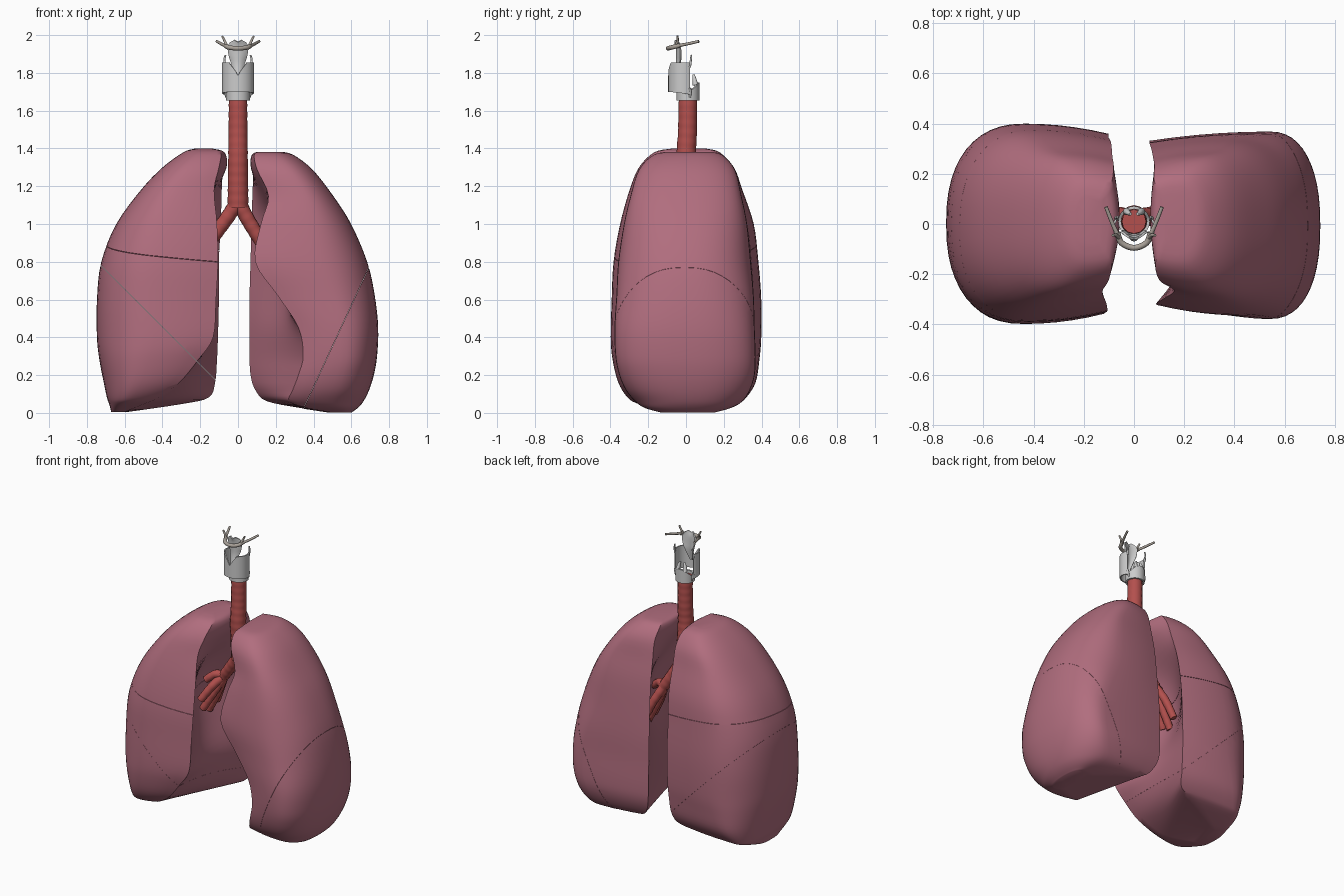
import bpy, bmesh, math
from mathutils import Vector

if "Cube" in bpy.data.objects:
    bpy.data.objects.remove(bpy.data.objects["Cube"])


def material(name, rgb):
    m = bpy.data.materials.new(name)
    m.diffuse_color = (*rgb, 1)
    m.use_nodes = True
    m.node_tree.nodes["Principled BSDF"].inputs["Base Color"].default_value = m.diffuse_color
    return m


PINK = material("lung_pink", (0.44, 0.155, 0.21))
RED = material("airway_red", (0.45, 0.08, 0.075))
BONE = material("bone", (0.40, 0.36, 0.32))


def smooth_rows(rows, steps):
    """Catmull-Rom interpolation through tuples of numbers."""
    out, n = [], len(rows)
    for i in range(n - 1):
        a, b, c, d = (rows[max(0, min(n - 1, i + k))] for k in (-1, 0, 1, 2))
        for s in range(steps):
            t = s / steps
            out.append([0.5 * (2 * q + (r - p) * t + (2 * p - 5 * q + 4 * r - w) * t * t
                               + (3 * q - p - 3 * r + w) * t ** 3)
                        for p, q, r, w in zip(a, b, c, d)])
    return out + [list(rows[-1])]


def add_mesh(name, bm, mat=None, thick=0):
    bmesh.ops.recalc_face_normals(bm, faces=bm.faces)
    me = bpy.data.meshes.new(name)
    bm.to_mesh(me)
    bm.free()
    ob = bpy.data.objects.new(name, me)
    bpy.context.collection.objects.link(ob)
    if mat:
        me.materials.append(mat)
    if thick:
        so = ob.modifiers.new("thickness", 'SOLIDIFY')
        so.thickness, so.offset = thick, 0
    return ob


def skin(rings, closed=True, caps=False):
    """Bridge equal-length point rings with quads."""
    bm = bmesh.new()
    vs = [[bm.verts.new(p) for p in r] for r in rings]
    n = len(vs[0])
    for a, b in zip(vs, vs[1:]):
        for i in range(n if closed else n - 1):
            j = (i + 1) % n
            bm.faces.new((a[i], a[j], b[j], b[i]))
    if caps:
        bm.faces.new(vs[0])
        bm.faces.new(vs[-1])
    return bm


def tube(name, pts, r, mat=None, ripple=0.0, ring=0.05, taper=1.0):
    """Round tube along a smooth path, optionally with cartilage rings."""
    path = [Vector(p) for p in smooth_rows(pts, 24 if ripple else 6)]
    cu = bpy.data.curves.new(name, 'CURVE')
    cu.dimensions, cu.bevel_depth, cu.bevel_resolution = '3D', r, 4
    cu.use_fill_caps = True
    sp = cu.splines.new('POLY')
    sp.points.add(len(path) - 1)
    dist = 0
    for i, p in enumerate(path):
        dist += (p - path[i - 1]).length if i else 0
        sp.points[i].co = (*p, 1)
        sp.points[i].radius = ((1 + (taper - 1) * i / (len(path) - 1))
                               * (1 + ripple * math.cos(dist / ring * 2 * math.pi)))
    if mat:
        cu.materials.append(mat)
    ob = bpy.data.objects.new(name, cu)
    bpy.context.collection.objects.link(ob)
    return ob


# Lungs: stacked cross-sections with a hollowed inner face
def lung_ring(row, side):
    z, xf, xb, xo, yf, yb, hollow = row
    xc = (max(xf, xb) + xo) / 2
    ym, h, e = (yf + yb) / 2, (yb - yf) / 2, 2 / 2.35
    pts = []
    for i in range(25):                                   # outer wall
        a = math.radians(-90 + 7.5 * i)
        s = math.sin(a)
        pts.append((xc + (xo - xc) * max(0, math.cos(a)) ** e,
                    ym + h * math.copysign(abs(s) ** e, s)))
    for i in range(1, 6):                                 # back wall
        t = i / 5
        pts.append((xc + (xb - xc) * t, yb * (1 - 0.1 * t * t)))
    for i in range(1, 14):                                # inner wall
        t = i / 14
        pts.append((xb + (xf - xb) * t + hollow * math.sin(math.pi * t),
                    0.9 * (yb + (yf - yb) * t)))
    for i in range(5, 0, -1):                             # front wall
        t = i / 5
        pts.append((xc + (xf - xc) * t, yf * (1 - 0.1 * t * t)))
    return [(side * x, y, z) for x, y in pts]


def lobe(name, rows, side, cuts):
    bm = skin([lung_ring(r, side) for r in smooth_rows(rows, 4)], caps=True)
    bmesh.ops.recalc_face_normals(bm, faces=bm.faces)
    for co, no in cuts:
        bmesh.ops.bisect_plane(bm, geom=bm.verts[:] + bm.edges[:] + bm.faces[:],
                               plane_co=co, plane_no=no, clear_outer=True)
        bmesh.ops.holes_fill(bm, edges=[e for e in bm.edges if e.is_boundary], sides=0)
    # tiny shrink opens the fissures
    xs = [[v.co[k] for v in bm.verts] for k in range(3)]
    mid = Vector([(min(c) + max(c)) / 2 for c in xs])
    for v in bm.verts:
        v.co = mid + (v.co - mid) * 0.996
    add_mesh(name, bm, PINK)


# z, front edge x, back edge x, outer x, front y, back y, hollow
left_rows = [
    (1.385, .12, .11, .22, -.08, .12, 0), (1.37, .085, .08, .29, -.17, .19, -.01),
    (1.29, .10, .08, .395, -.25, .26, -.02), (1.15, .16, .075, .505, -.295, .295, .02),
    (1.0, .12, .07, .60, -.33, .325, .12), (.8, .09, .065, .685, -.36, .345, .18),
    (.62, .21, .06, .725, -.37, .36, .12), (.45, .32, .06, .743, -.38, .365, .04),
    (.3, .345, .06, .737, -.375, .37, .02), (.2, .32, .065, .72, -.355, .365, .01),
    (.12, .29, .09, .695, -.32, .34, 0), (.06, .27, .15, .665, -.27, .30, 0),
    (.025, .36, .32, .635, -.22, .24, 0), (0, .50, .48, .60, -.13, .15, 0)]
right_rows = [
    (1.40, .14, .13, .23, -.08, .11, 0), (1.38, .09, .09, .29, -.17, .18, -.02),
    (1.3, .10, .08, .40, -.25, .255, -.03), (1.18, .125, .085, .515, -.30, .30, .02),
    (1.0, .11, .09, .645, -.35, .36, .14), (.8, .105, .10, .725, -.385, .385, .19),
    (.6, .115, .10, .748, -.395, .40, .14), (.4, .13, .105, .748, -.40, .40, .06),
    (.28, .21, .11, .735, -.39, .39, .02), (.16, .31, .12, .712, -.36, .37, 0),
    (.08, .42, .155, .695, -.31, .32, 0), (.045, .50, .30, .683, -.25, .27, 0),
    (.004, .60, .58, .672, -.11, .12, 0)]

L_OBL = (Vector((.515, 0, .385)), Vector((-.67, 0, .31)))
R_OBL = (Vector((-.425, 0, .48)), Vector((.7, 0, .7)))
R_HOR = (Vector((-.35, 0, .855)), Vector((.1, -.09, 1)))


def flip(c):
    return (c[0], -c[1])


lobe("left_upper_lobe", left_rows, 1, [flip(L_OBL)])
lobe("left_lower_lobe", left_rows, 1, [L_OBL])
lobe("right_upper_lobe", right_rows, -1, [flip(R_HOR)])
lobe("right_middle_lobe", right_rows, -1, [R_HOR, flip(R_OBL)])
lobe("right_lower_lobe", right_rows, -1, [R_HOR, R_OBL])

# Windpipe and bronchi
tube("trachea", [(0, .01, 1.68), (0, .008, 1.5), (0, .002, 1.36), (0, .01, 1.22), (0, .02, 1.09)],
     .048, RED, .012, taper=1.15)
for s, label, low in ((-1, "right", 0), (1, "left", -.04)):
    end = (s * .14, .045, .92 + low)
    tube(label + "_main_bronchus", [(0, .02, 1.12), (s * .06, .03, 1.03 + low / 2), end],
         .04, RED, .015, taper=.9)
    tips = [(.25, .0, .88), (.25, -.06, .76), (.26, -.02, .68), (.26, .05, .65), (.24, .11, .70)]
    for i, (x, y, z) in enumerate(tips):
        m = (s * .19, .02 + y * .6, .42 * .92 + z * .58 + low + .03)
        tube(f"{label}_branch_{i + 1}", [end, m, (s * x, y, z + low)], .03, RED, .015, taper=.8)

# Ring cartilage, taller at the back
N = 40
rings = []
for k in range(5):
    t = k / 4
    ring = []
    for i in range(N):
        a = 2 * math.pi * i / N
        top = 1.70 + .05 * max(0, math.sin(a)) ** 1.5
        ring.append((.057 * math.cos(a), .01 + .055 * math.sin(a), 1.655 + (top - 1.655) * t))
    rings.append(ring)
add_mesh("cricoid_cartilage", skin(rings), thick=.012)

# Shield cartilage, notched at the front and open at the back
rings = []
for k in range(6):
    row = []
    for i in range(41):
        u = i / 20 - 1
        a = u * math.radians(118)
        x, y = .08 * math.sin(a), -.015 - .075 * math.cos(a)
        top = 1.785 + .07 * min(1, abs(u) / .3) ** .8
        bot = 1.70 - .015 * u * u
        row.append((x, y, bot + (top - bot) * k / 5))
    rings.append(row)
add_mesh("thyroid_cartilage", skin(rings, closed=False), thick=.008)

for s, label in ((-1, "right"), (1, "left")):
    tube(label + "_upper_horn", [(s * .071, .02, 1.83), (s * .072, .026, 1.87), (s * .066, .028, 1.895)],
         .007, taper=.6)
    tube(label + "_lower_horn", [(s * .071, .02, 1.72), (s * .066, .022, 1.69), (s * .06, .02, 1.67)],
         .008, taper=.7)
    tube(label + "_arytenoid", [(s * .028, .05, 1.735), (s * .024, .045, 1.765), (s * .014, .04, 1.79)],
         .015, taper=.4)

# Leaf-shaped epiglottis
leaf = smooth_rows([(1.77, .012, -.065), (1.84, .03, -.05), (1.89, .046, -.048),
                    (1.94, .052, -.05), (1.975, .038, -.058)], 5)
rings = []
for z, w, y in leaf:
    up = max(0, (z - 1.93) / .045)
    rings.append([(w * u, y + .02 * u * u * min(1, w / .04), z - .012 * up * abs(2 * abs(u) - 1))
                  for u in (i / 8 - 1 for i in range(17))])
add_mesh("epiglottis", skin(rings, closed=False), thick=.009)

# Hyoid bone with long and short horns
tube("hyoid_body", [(-.066, -.035, 1.945), (-.05, -.075, 1.935), (0, -.095, 1.93),
                    (.05, -.075, 1.935), (.066, -.035, 1.945)], .012, BONE)
for s, label in ((-1, "right"), (1, "left")):
    tube(label + "_hyoid_long_horn", [(s * .062, -.05, 1.942), (s * .085, .0, 1.952),
                                      (s * .112, .068, 1.967)], .009, BONE, taper=.8)
    tube(label + "_hyoid_short_horn", [(s * .06, -.055, 1.945), (s * .07, -.045, 1.968),
                                       (s * .084, -.045, 1.995)], .008, BONE, taper=.7)

# Convert tubes to meshes and smooth everything
bpy.ops.object.select_all(action='SELECT')
bpy.context.view_layer.objects.active = bpy.data.objects["trachea"]
bpy.ops.object.convert(target='MESH')
bpy.ops.object.select_all(action='SELECT')
bpy.ops.object.shade_smooth_by_angle(angle=math.radians(40))
